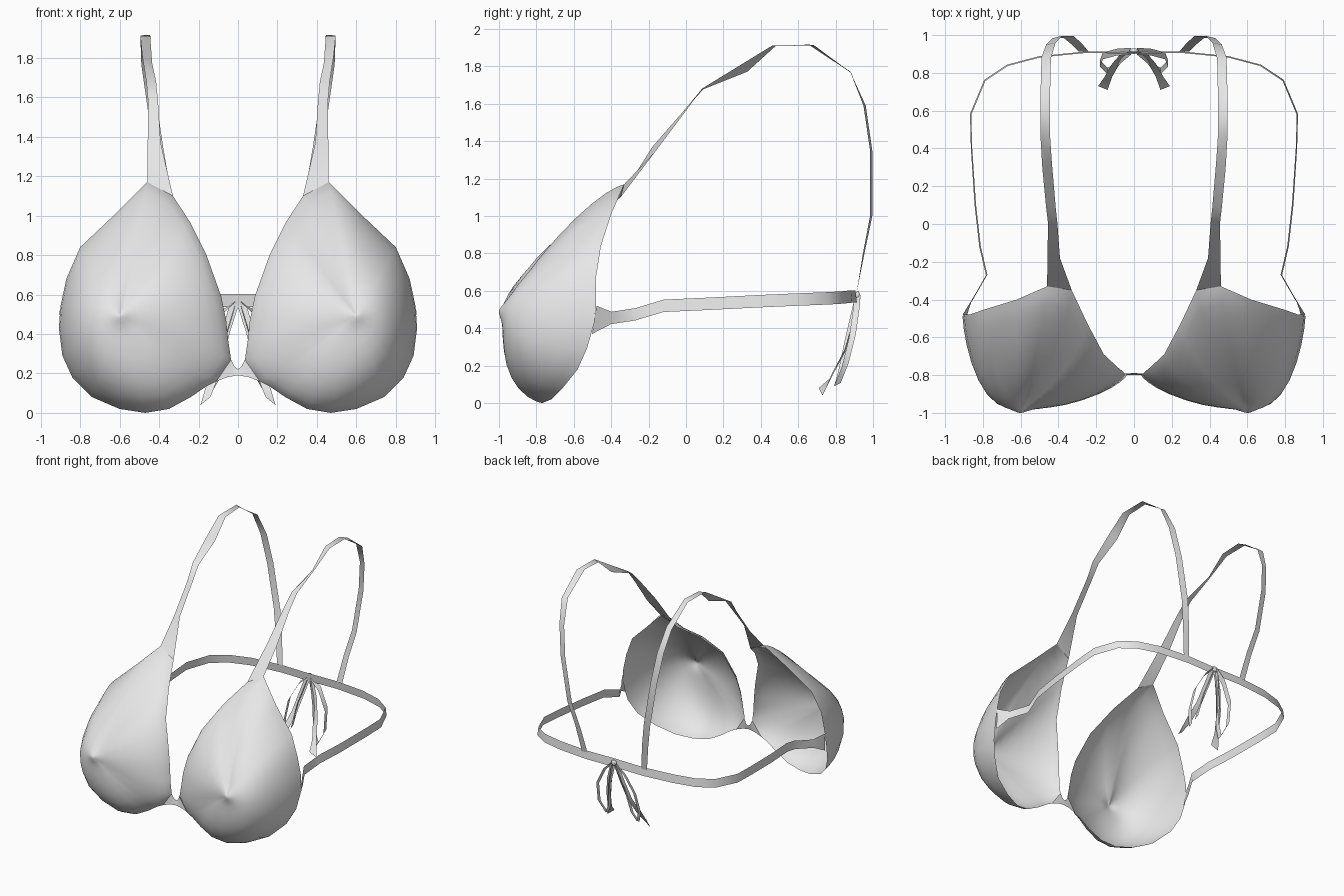
import bpy, bmesh, math
from mathutils import Vector

old = bpy.data.objects.get("Cube")
if old:
    bpy.data.objects.remove(old, do_unlink=True)

fabric = bpy.data.materials.new("light_grey_fabric")
fabric.use_nodes = True
grey = (0.8, 0.8, 0.8, 1)
fabric.diffuse_color = grey
fabric.node_tree.nodes["Principled BSDF"].inputs["Base Color"].default_value = grey


def make_object(name, verts, faces, mirror=True):
    """Create a smooth-shaded object, mirrored across the centre plane."""
    mesh = bpy.data.meshes.new(name)
    mesh.from_pydata([tuple(v) for v in verts], [], faces)
    mesh.materials.append(fabric)
    obj = bpy.data.objects.new(name, mesh)
    bpy.context.collection.objects.link(obj)
    bpy.ops.object.select_all(action='DESELECT')
    obj.select_set(True)
    bpy.context.view_layer.objects.active = obj
    bpy.ops.object.shade_smooth_by_angle(angle=math.radians(70))
    if mirror:
        mod = obj.modifiers.new("mirror", 'MIRROR')
        mod.use_axis[0] = True
        mod.merge_threshold = 0.002
    return obj


def ribbon(name, rows):
    """Flat strip through (centre, half width vector) rows."""
    verts, faces = [], []
    for centre, half in rows:
        c, h = Vector(centre), Vector(half)
        verts += [c - h, c + h]
    for i in range(len(rows) - 1):
        a = 2 * i
        faces.append((a, a + 1, a + 3, a + 2))
    return make_object(name, verts, faces)


# Cups: rim points (x, y, z) with the fullness of the bulge above each one
rim = [
    (.46, -.33, 1.17, 1.08), (.62, -.40, 1.01, 1.25), (.80, -.455, .84, 1.5),
    (.87, -.48, .68, 1.85), (.90, -.48, .54, 2.2), (.908, -.49, .43, 2.4),
    (.89, -.53, .29, 2.5), (.84, -.58, .18, 2.6), (.74, -.66, .08, 2.8),
    (.60, -.72, .02, 3), (.47, -.77, 0, 3), (.35, -.79, .02, 2.9),
    (.24, -.80, .08, 2.5), (.16, -.80, .135, 2), (.11, -.80, .16, 1.8),
    (.035, -.795, .27, 1.75), (.05, -.79, .37, 1.9), (.06, -.78, .47, 1.9),
    (.085, -.76, .59, 1.8), (.16, -.69, .80, 1.5), (.245, -.53, .97, 1.25),
    (.33, -.35, 1.1, 1.1),
]
tip = Vector((.6, -.982, .49))
steps = [0, .06, .14, .25, .38, .52, .66, .78, .86, .91, .95, .98]
verts, faces, n = [], [], len(rim)
for t in steps:
    for x, y, z, fullness in rim:
        p = Vector((x, y, z)).lerp(tip, t ** 1.35)
        p.y = y + (tip.y - y) * (1 - (1 - t) ** fullness)
        d = math.hypot(p.x - tip.x, p.z - tip.z)
        p.y -= .018 * math.exp(-(d / .045) ** 2)
        verts.append(p)
verts.append(tip + Vector((0, -.018, 0)))
for k in range(len(steps) - 1):
    for i in range(n):
        j = (i + 1) % n
        faces.append((k * n + j, k * n + i, (k + 1) * n + i, (k + 1) * n + j))
last = (len(steps) - 1) * n
faces += [(last + (i + 1) % n, last + i, len(verts) - 1) for i in range(n)]
make_object("cups", verts, faces)

# Narrow bridge joining the cups
ribbon("centre_bridge", [
    ((.0725, -.7975, .215), (-.0375, .0025, .055)),
    ((.034, -.795, .209), (-.016, .005, .0265)),
    ((0, -.795, .206), (0, .005, .016)),
])

# Shoulder straps: from the cup peaks over the shoulders to the back band
ribbon("shoulder_straps", [
    ((.395, -.34, 1.135), (.065, .01, .035)),
    ((.425, -.17, 1.36), (.033, .01, -.01)),
    ((.43, 0, 1.57), (.025, .003, -.003)),
    ((.44, .09, 1.68), (.025, -.003, .002)),
    ((.46, .31, 1.79), (.025, -.018, .018)),
    ((.47, .47, 1.91), (.025, -.008, .002)),
    ((.47, .67, 1.915), (.025, .015, -.002)),
    ((.465, .88, 1.77), (.025, .003, -.004)),
    ((.44, .955, 1.59), (.025, -.006, 0)),
    ((.405, .99, 1.35), (.025, -.006, 0)),
    ((.345, .99, 1.0), (.025, -.006, 0)),
    ((.30, .95, .8), (.025, -.004, 0)),
    ((.265, .912, .59), (.025, 0, 0)),
])

# Back band: flared at the cup side, then round to the knot
band = [
    (.855, -.40, .455), (.78, -.27, .475), (.815, -.12, .52), (.84, .1, .53),
    (.86, .4, .545), (.865, .58, .553), (.79, .76, .56), (.67, .84, .565),
    (.5, .885, .57), (.25, .91, .57), (0, .905, .57),
]
rows = [((.898, -.49, .445), (-.008, -.012, -.075))]
for x, y, z in band:
    outward = Vector((x, y, 0)).normalized() * .004
    rows.append(((x, y, z), outward + Vector((0, 0, -.033))))
ribbon("back_band", rows)

# Bow: drooping loops and tails on each side of a small knot
loop = [(.015, .915, .57), (.09, .91, .5), (.165, .89, .36), (.18, .85, .2),
        (.14, .81, .1), (.1, .83, .17), (.07, .87, .36), (.015, .915, .55)]
ribbon("bow_loops", [(p, (0, .018, .009)) for p in loop])
tail = [(.015, .91, .56), (.06, .89, .42), (.095, .85, .28), (.135, .78, .15)]
ribbon("bow_tails", [(p, (.02, 0, .008)) for p in tail]
       + [((.165, .72, .06), (.025, .01, -.02))])

bm = bmesh.new()
bmesh.ops.create_icosphere(bm, subdivisions=2, radius=.024)
for v in bm.verts:
    v.co.y *= .5
    v.co += Vector((0, .918, .575))
make_object("bow_knot", [v.co.copy() for v in bm.verts],
            [[v.index for v in f.verts] for f in bm.faces], mirror=False)
bm.free()
